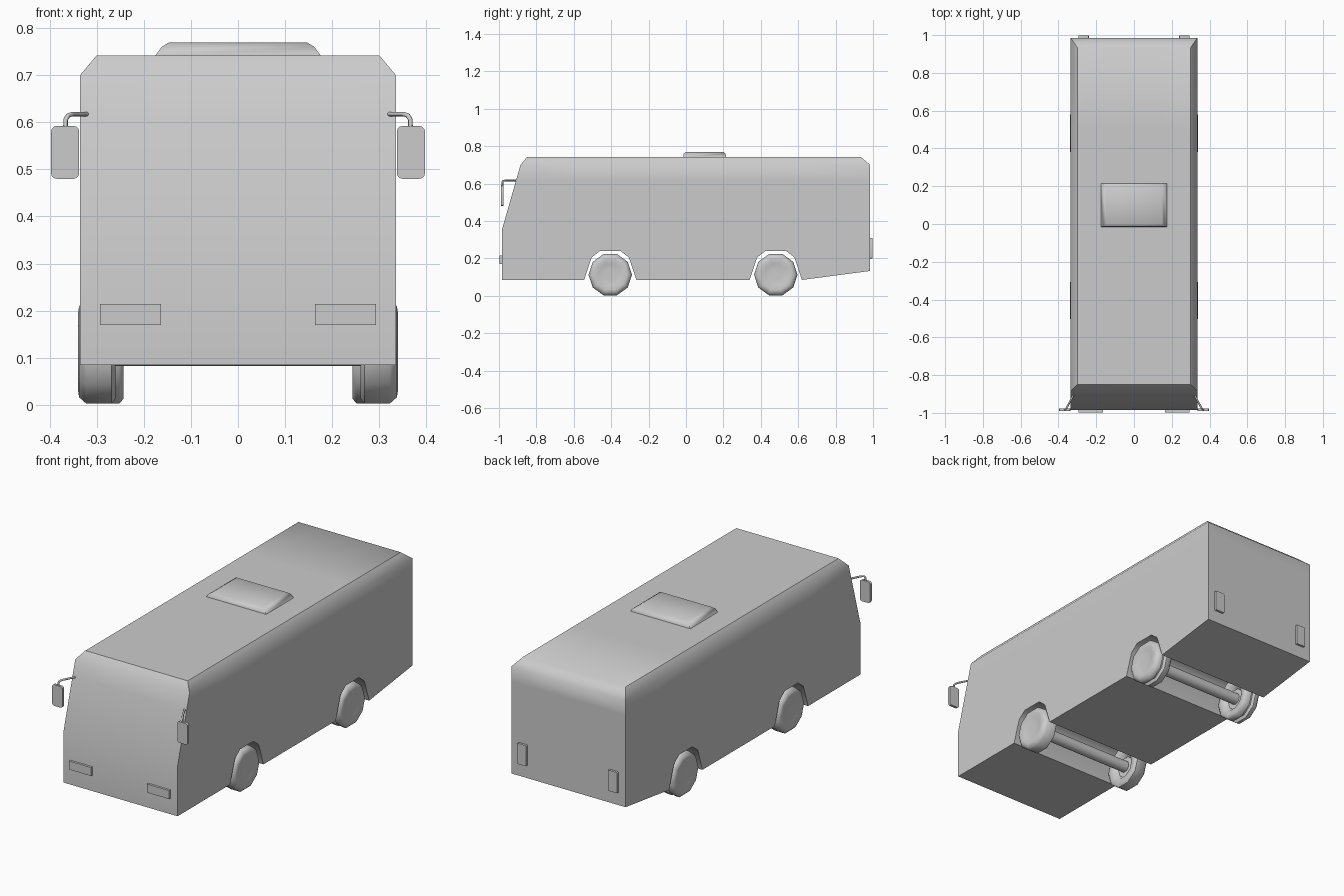
import bpy, bmesh, math
from mathutils import Vector, Matrix

cube = bpy.data.objects.get("Cube")
if cube:
    bpy.data.objects.remove(cube, do_unlink=True)

grey = bpy.data.materials.new("plain grey")
grey.use_nodes = True
colour = (0.6, 0.6, 0.6, 1)
grey.diffuse_color = colour
grey.node_tree.nodes["Principled BSDF"].inputs["Base Color"].default_value = colour


def finish(bm, name, angle=30):
    """Turn a bmesh into a shaded object."""
    bmesh.ops.recalc_face_normals(bm, faces=bm.faces)
    mesh = bpy.data.meshes.new(name)
    bm.to_mesh(mesh)
    bm.free()
    mesh.materials.append(grey)
    ob = bpy.data.objects.new(name, mesh)
    bpy.context.collection.objects.link(ob)
    bpy.ops.object.select_all(action='DESELECT')
    ob.select_set(True)
    bpy.context.view_layer.objects.active = ob
    bpy.ops.object.shade_smooth_by_angle(angle=math.radians(angle))
    return ob


def skin(bm, rings, cap=True):
    """Join closed rings of points with quads."""
    rows = [[bm.verts.new(p) for p in ring] for ring in rings]
    for a, b in zip(rows, rows[1:]):
        for i in range(len(a)):
            j = (i + 1) % len(a)
            bm.faces.new((a[i], a[j], b[j], b[i]))
    if cap:
        bm.faces.new(rows[0])
        bm.faces.new(rows[-1])
    return rows


def box(name, centre, size, bevel):
    bm = bmesh.new()
    bmesh.ops.create_cube(bm, size=1, matrix=Matrix.Translation(centre) @ Matrix.Diagonal((*size, 1)))
    # round only the corners seen along y
    edges = [e for e in bm.edges if abs((e.verts[0].co - e.verts[1].co).y) > 0.5 * size[1]]
    if bevel:
        bmesh.ops.bevel(bm, geom=edges, offset=bevel, segments=3, profile=0.5, affect='EDGES')
    return finish(bm, name)


# Body: side outline with through-going wheel arches, plus a chamfered roof
FRONT_AXLE, REAR_AXLE, AXLE_Z = -0.405, 0.48, 0.113
W, WAIST, ROOF = 0.335, 0.70, 0.742
arch = [(-0.14, 0.085), (-0.1, 0.205), (-0.055, 0.24), (0.055, 0.24), (0.1, 0.205), (0.14, 0.085)]
outline = [(-0.885, WAIST), (-0.985, 0.35), (-0.985, 0.085)]
for axle in (FRONT_AXLE, REAR_AXLE):
    outline += [(axle + y, z) for y, z in arch]
outline += [(0.985, 0.133), (0.985, WAIST)]
bm = bmesh.new()
sides = [[bm.verts.new((x, y, z)) for y, z in outline] for x in (-W, W)]
for side in sides:
    bm.faces.new(side)
for i in range(len(outline) - 1):
    bm.faces.new((sides[0][i], sides[0][i + 1], sides[1][i + 1], sides[1][i]))
roof = [bm.verts.new((x, y, ROOF)) for x, y in ((-0.3, -0.85), (0.3, -0.85), (0.3, 0.935), (-0.3, 0.935))]
rim = [sides[0][0], sides[1][0], sides[1][-1], sides[0][-1]]
bm.faces.new(roof)
for i in range(4):
    j = (i + 1) % 4
    bm.faces.new((rim[i], rim[j], roof[j], roof[i]))
# extra loops keep the soft shading near the roof edge
for co, no in (((0, 0, 0.62), (0, 0, 1)), ((0.15, 0, 0), (1, 0, 0)), ((-0.15, 0, 0), (1, 0, 0)),
               ((0, -0.6, 0), (0, 1, 0)), ((0, 0.5, 0), (0, 1, 0))):
    geom = bm.verts[:] + bm.edges[:] + bm.faces[:]
    bmesh.ops.bisect_plane(bm, geom=geom, plane_co=co, plane_no=no)
finish(bm, "body", 50)

# Roof hatch
bm = bmesh.new()
levels = [(0.177, 0.115, 0.74), (0.162, 0.112, 0.76), (0.147, 0.1, 0.769)]
skin(bm, [[(sx * a, 0.1 + sy * b, z) for sx, sy in ((-1, -1), (1, -1), (1, 1), (-1, 1))]
          for a, b, z in levels])
finish(bm, "roof_hatch", 50)


# Wheels: ten-sided lathed tyres, twin at the rear
def wheel(name, side, axle, profile):
    bm = bmesh.new()
    rings = []
    for x, r in profile:
        angles = [2 * math.pi * k / 10 for k in range(10)]
        rings.append([(side * x, axle + r * math.cos(a), AXLE_Z + r * math.sin(a)) for a in angles])
    skin(bm, rings)
    finish(bm, name, 50)


outer = [(0.332, 0.03), (0.333, 0.06), (0.34, 0.085), (0.337, 0.102), (0.322, 0.116)]
single = outer + [(0.268, 0.116), (0.26, 0.105), (0.265, 0.07), (0.285, 0.055)]
twin = outer + [(0.305, 0.116), (0.298, 0.1), (0.288, 0.1), (0.281, 0.116),
                (0.252, 0.116), (0.243, 0.105), (0.248, 0.07), (0.268, 0.055)]
for label, axle, profile in (("front", FRONT_AXLE, single), ("rear", REAR_AXLE, twin)):
    for hand, side in (("left", 1), ("right", -1)):
        wheel(f"{label}_wheel_{hand}", side, axle, profile)
    bm = bmesh.new()
    turn = Matrix.Translation((0, axle, AXLE_Z)) @ Matrix.Rotation(math.pi / 2, 4, 'Y')
    bmesh.ops.create_cone(bm, cap_ends=True, segments=16, radius1=0.03, radius2=0.03, depth=0.56, matrix=turn)
    finish(bm, f"{label}_axle")


# Mirror arm swept along a bent path
def mirror_arm(name, side):
    path = [Vector((side * x, y, z)) for x, y, z in (
        (0.318, -0.9, 0.617), (0.352, -0.965, 0.617), (0.361, -0.979, 0.614),
        (0.366, -0.982, 0.605), (0.366, -0.982, 0.585))]
    bm = bmesh.new()
    rings = []
    for i, p in enumerate(path):
        along = (path[min(i + 1, len(path) - 1)] - path[max(i - 1, 0)]).normalized()
        u = along.cross(Vector((0.8 * side, 0.6, 0))).normalized()
        v = along.cross(u)
        rings.append([p + 0.005 * (math.cos(a) * u + math.sin(a) * v)
                      for a in (math.pi * k / 4 for k in range(8))])
    skin(bm, rings)
    finish(bm, name, 50)


# Mirrors and lamps on both sides
for hand, side in (("left", 1), ("right", -1)):
    mirror_arm(f"mirror_arm_{hand}", side)
    box(f"mirror_{hand}", (side * 0.367, -0.983, 0.536), (0.06, 0.014, 0.112), 0.012)
    box(f"headlight_{hand}", (side * 0.228, -0.985, 0.192), (0.13, 0.024, 0.045), 0)
    box(f"tail_light_{hand}", (side * 0.267, 0.985, 0.255), (0.055, 0.024, 0.11), 0.004)
